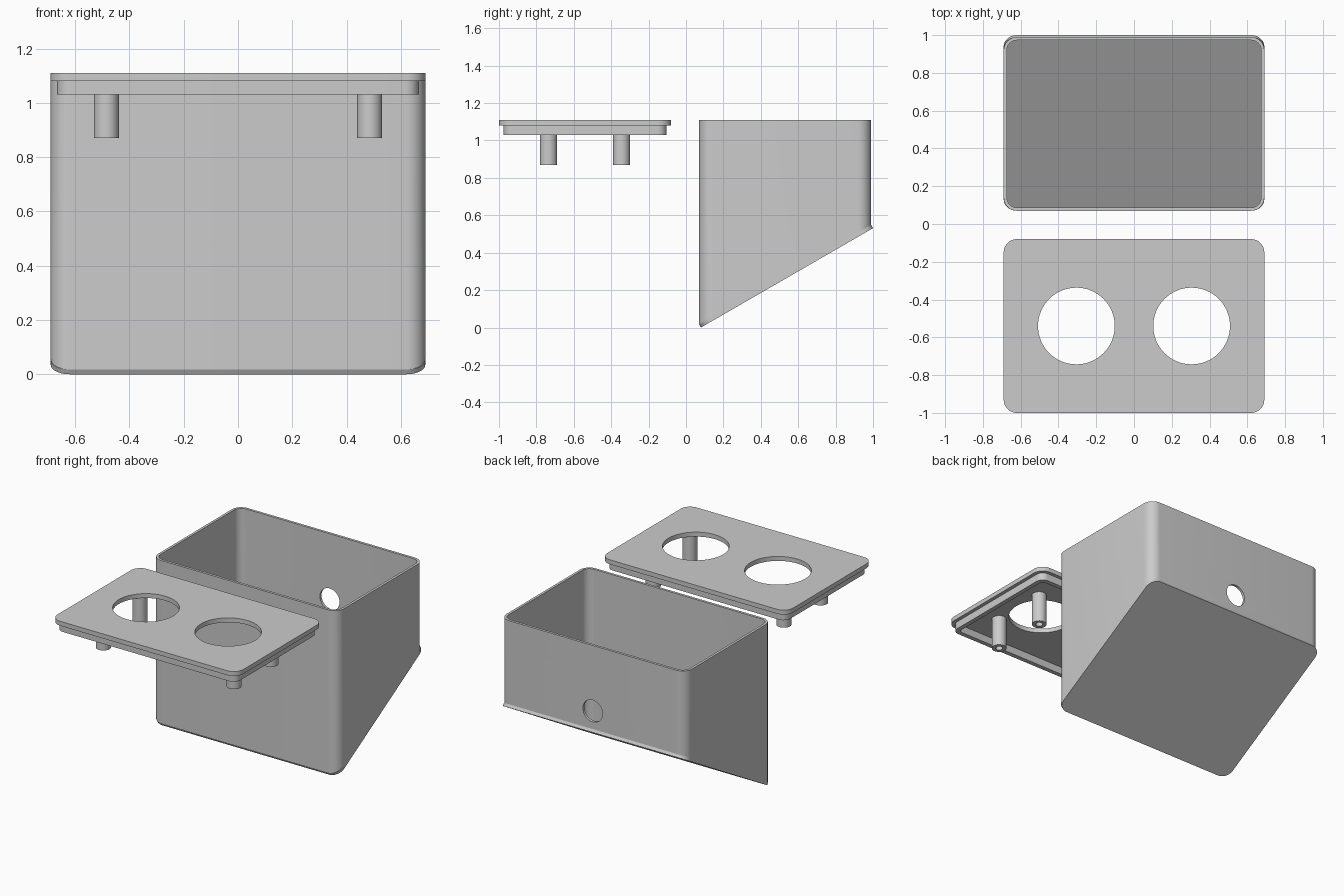
import bpy, bmesh, math
from mathutils import Matrix

if "Cube" in bpy.data.objects:
    bpy.data.objects.remove(bpy.data.objects["Cube"])

W, D, R = 0.69, 0.46, 0.07          # half width, half depth, corner radius
TOP, WALL = 1.11, 0.017
SLOPE = math.radians(30)
BOX_Y, LID_Y = 0.53, -0.54
PLATE_T = 0.02


def rounded_rect(hx, hy, r, cx=0, cy=0, seg=10):
    pts = []
    for k, (sx, sy) in enumerate([(1, 1), (-1, 1), (-1, -1), (1, -1)]):
        for i in range(seg + 1):
            a = math.pi / 2 * (k + i / seg)
            pts.append((cx + sx * (hx - r) + r * math.cos(a),
                        cy + sy * (hy - r) + r * math.sin(a)))
    return pts


def circle(r, cx, cy, seg=40):
    return [(cx + r * math.cos(2 * math.pi * i / seg),
             cy + r * math.sin(2 * math.pi * i / seg)) for i in range(seg)]


def solid(name, outer, low, high, inner=None, matrix=None):
    """Extrude an outline; with an inner outline it becomes a tube. low(y) gives the bottom."""
    bm = bmesh.new()

    def rings(pts):
        return ([bm.verts.new((x, y, low(y))) for x, y in pts],
                [bm.verts.new((x, y, high)) for x, y in pts])

    def bridge(a, b):
        n = len(a)
        for i in range(n):
            j = (i + 1) % n
            bm.faces.new((a[i], a[j], b[j], b[i]))

    lo, hi = rings(outer)
    bridge(lo, hi)
    if inner:
        ilo, ihi = rings(inner)
        bridge(ihi, ilo)
        bridge(hi, ihi)
        bridge(ilo, lo)
    else:
        bm.faces.new(hi)
        bm.faces.new(lo[::-1])
    bmesh.ops.recalc_face_normals(bm, faces=bm.faces[:])
    if matrix:
        bm.transform(matrix)
    me = bpy.data.meshes.new(name)
    bm.to_mesh(me)
    bm.free()
    ob = bpy.data.objects.new(name, me)
    bpy.context.collection.objects.link(ob)
    return ob


def select(ob):
    bpy.ops.object.select_all(action='DESELECT')
    ob.select_set(True)
    bpy.context.view_layer.objects.active = ob


def cut(ob, cutter):
    mod = ob.modifiers.new("cut", 'BOOLEAN')
    mod.operation, mod.solver, mod.object = 'DIFFERENCE', 'EXACT', cutter
    select(ob)
    bpy.ops.object.modifier_apply(modifier=mod.name)
    bpy.data.objects.remove(cutter)


def flat(z):
    return lambda y: z


# Box walls, with the lower edge following the sloped base
front = BOX_Y - D
edge_z = PLATE_T * math.cos(SLOPE)
walls = solid("box_walls", rounded_rect(W, D, R, 0, BOX_Y),
              lambda y: edge_z + (y - front) * math.tan(SLOPE), TOP,
              rounded_rect(W - WALL, D - WALL, R - WALL, 0, BOX_Y))

# Cable hole through the back wall
cut(walls, solid("cable_cutter", circle(0.073, 0, 0), flat(-0.1), 0.1,
                 matrix=Matrix.Translation((0, BOX_Y + D, 0.67))
                 @ Matrix.Rotation(math.pi / 2, 4, 'X')))

# Sloped base plate
half_len = D / math.cos(SLOPE)
base = solid("sloped_base", rounded_rect(W, half_len, R, 0, half_len), flat(0), PLATE_T,
             matrix=Matrix.Translation((0, front + PLATE_T * math.sin(SLOPE), 0))
             @ Matrix.Rotation(SLOPE, 4, 'X'))

# Lid plate with two round openings
lid = solid("lid_plate", rounded_rect(W, D, R, 0, LID_Y), flat(1.08), TOP)
for s in (-1, 1):
    cut(lid, solid("opening_cutter", circle(0.203, s * 0.305, LID_Y, 64), flat(1.0), 1.2))

# Locating rim under the lid
rim = solid("lid_rim", rounded_rect(W - 0.024, D - 0.024, 0.05, 0, LID_Y), flat(1.03), 1.08,
            rounded_rect(W - 0.054, D - 0.054, 0.025, 0, LID_Y))
parts = [walls, base, lid, rim]

# Four hollow mounting posts
for sx in (-1, 1):
    for sy in (-1, 1):
        x, y = sx * 0.485, LID_Y + sy * 0.195
        parts.append(solid("mounting_post", circle(0.046, x, y), flat(0.87), 1.08,
                           circle(0.022, x, y)))

for ob in parts:
    select(ob)
    bpy.ops.object.shade_smooth_by_angle(angle=math.radians(30))
